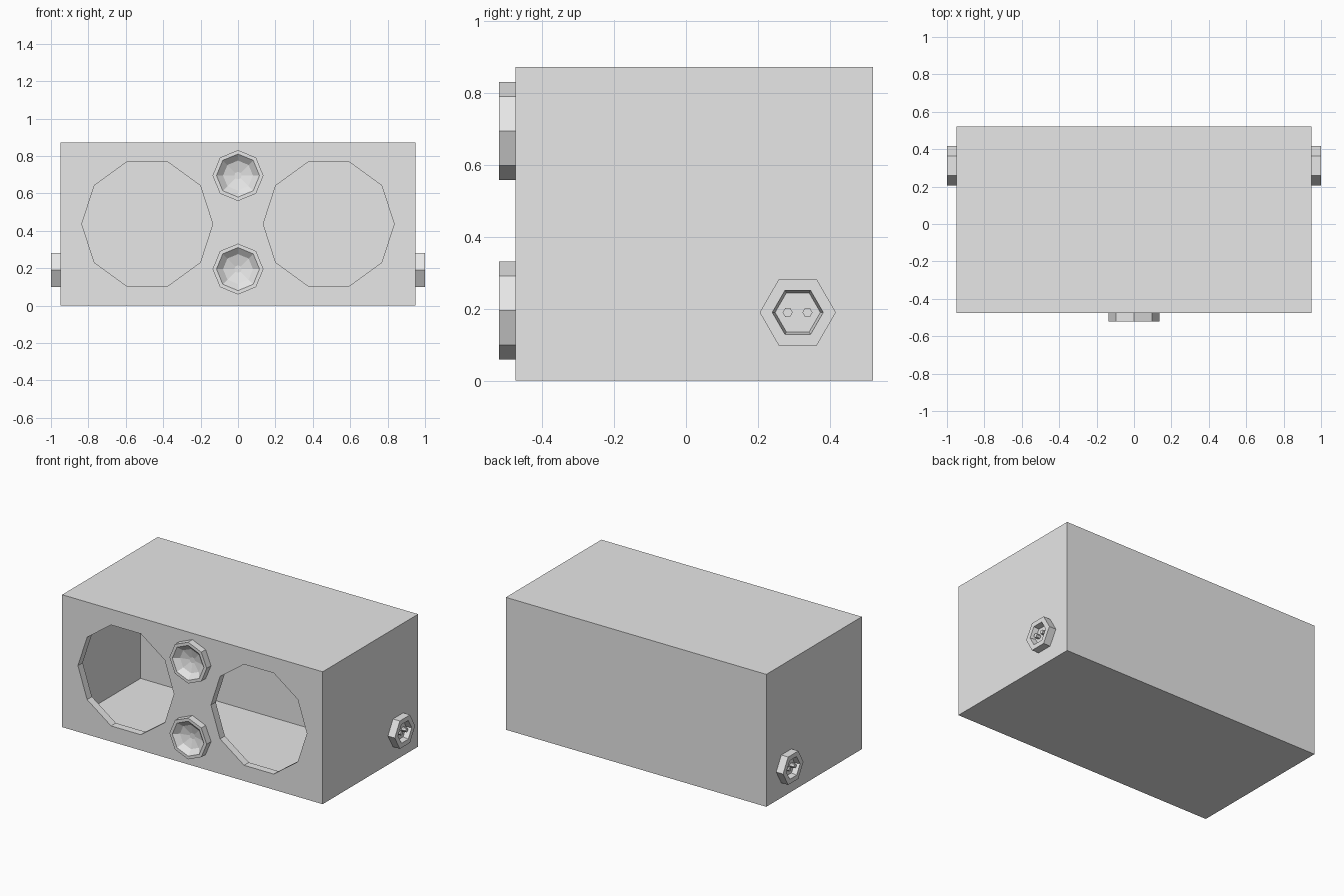
import bpy, bmesh, math
from mathutils import Vector

cube = bpy.data.objects.get("Cube")
if cube:
    bpy.data.objects.remove(cube, do_unlink=True)

grey = bpy.data.materials.new("light_grey")
grey.use_nodes = True
colour = (0.8, 0.8, 0.8, 1)
grey.diffuse_color = colour
grey.node_tree.nodes["Principled BSDF"].inputs["Base Color"].default_value = colour


def finish(name, bm):
    bmesh.ops.recalc_face_normals(bm, faces=bm.faces)
    mesh = bpy.data.meshes.new(name)
    bm.to_mesh(mesh)
    bm.free()
    mesh.materials.append(grey)
    obj = bpy.data.objects.new(name, mesh)
    bpy.context.collection.objects.link(obj)
    return obj


def box(name, low, high):
    low, high = Vector(low), Vector(high)
    bm = bmesh.new()
    bmesh.ops.create_cube(bm, size=1)
    for v in bm.verts:
        v.co = (low + high) / 2 + v.co * (high - low)
    return finish(name, bm)


def turned(name, sides, profile, centre, outward):
    """Sweep (radius, height) pairs around an outward horizontal axis."""
    axis, up = Vector(outward), Vector((0, 0, 1))
    across = up.cross(axis)
    bm = bmesh.new()
    rings = []
    for radius, height in profile:
        base = Vector(centre) + axis * height
        if radius == 0:
            rings.append([bm.verts.new(base)] * sides)
            continue
        angles = [math.tau * i / sides for i in range(sides)]
        rings.append([bm.verts.new(base + radius * (across * math.cos(a) + up * math.sin(a)))
                      for a in angles])
    for a, b in zip(rings, rings[1:]):
        for i in range(sides):
            j = (i + 1) % sides
            corners = list(dict.fromkeys((a[i], a[j], b[j], b[i])))
            bm.faces.new(corners)
    for ring, (radius, _) in ((rings[0], profile[0]), (rings[-1], profile[-1])):
        if radius:
            bm.faces.new(ring)
    return finish(name, bm)


def cut(target, cutter):
    mod = target.modifiers.new("cut", "BOOLEAN")
    mod.operation = "DIFFERENCE"
    mod.solver = "EXACT"
    mod.object = cutter
    bpy.context.view_layer.objects.active = target
    bpy.ops.object.modifier_apply(modifier=mod.name)
    bpy.data.objects.remove(cutter, do_unlink=True)


FRONT = (0, -1, 0)
FACE_Y = -0.475

# Hollow cabinet with two large speaker openings
cabinet = box("cabinet", (-0.95, FACE_Y, 0), (0.95, 0.52, 0.873))
cut(cabinet, box("cavity_cutter", (-0.9, -0.425, 0.05), (0.9, 0.27, 0.823)))
for x in (-0.485, 0.485):
    cut(cabinet, turned("opening_cutter", 10, [(0.35, -0.3), (0.35, 0.1)],
                        (x, FACE_Y, 0.436), FRONT))

# Small dished tweeters, one above the other
dish = [(0.136, -0.02), (0.136, 0.045), (0.115, 0.045), (0.08, 0.015), (0, -0.005)]
for name, z in (("upper_tweeter", 0.695), ("lower_tweeter", 0.195)):
    turned(name, 8, dish, (0, FACE_Y, z), FRONT)

# Recessed sockets with two pins on each side
socket = [(0.106, -0.02), (0.106, 0.05), (0.071, 0.05), (0.063, 0.015)]
for side, s in (("left", 1), ("right", -1)):
    out = (s, 0, 0)
    turned(side + "_socket", 6, socket, (s * 0.95, 0.311, 0.19), out)
    for name, y in (("front", 0.283), ("back", 0.338)):
        turned(f"{side}_{name}_pin", 6, [(0.014, 0.01), (0.014, 0.045)],
               (s * 0.95, y, 0.19), out)
